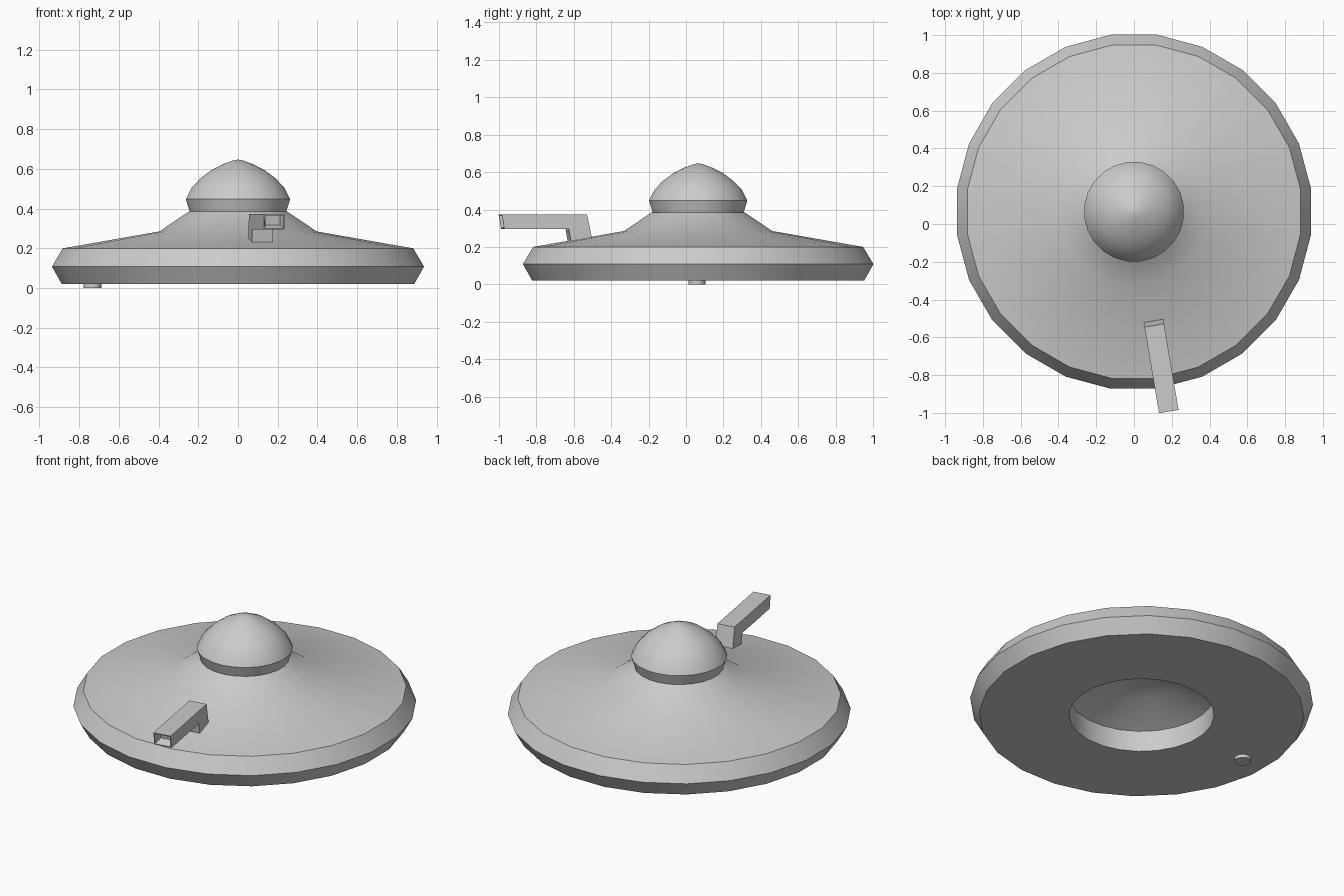
import bpy, bmesh
from math import sin, cos, pi, radians
from mathutils import Matrix

if "Cube" in bpy.data.objects:
    bpy.data.objects.remove(bpy.data.objects["Cube"])

CENTRE_Y = 0.065


def finish(name, bm, angle=30):
    bmesh.ops.recalc_face_normals(bm, faces=bm.faces)
    mesh = bpy.data.meshes.new(name)
    bm.to_mesh(mesh)
    bm.free()
    ob = bpy.data.objects.new(name, mesh)
    bpy.context.collection.objects.link(ob)
    bpy.ops.object.select_all(action='DESELECT')
    ob.select_set(True)
    bpy.context.view_layer.objects.active = ob
    bpy.ops.object.shade_smooth_by_angle(angle=radians(angle))
    return ob


def lathe(name, profile, sides=24, centre=(0, CENTRE_Y)):
    """Revolve (radius, z) points about a vertical axis; radius 0 makes a pole."""
    bm = bmesh.new()
    rings = []
    for r, z in profile:
        count = 1 if r == 0 else sides
        rings.append([bm.verts.new((centre[0] + r * cos(2 * pi * (i + 0.5) / sides),
                                    centre[1] + r * sin(2 * pi * (i + 0.5) / sides), z))
                      for i in range(count)])
    for a, b in zip(rings, rings[1:]):
        for i in range(sides):
            j = (i + 1) % sides
            quad = [a[i % len(a)], a[j % len(a)], b[j % len(b)], b[i % len(b)]]
            bm.faces.new(list(dict.fromkeys(quad)))
    return finish(name, bm)


# saucer hull with a round recess underneath
lathe("saucer_hull", [(0, 0.27), (0.2, 0.235), (0.40, 0.147), (0.40, 0.02),
                      (0.895, 0.02), (0.945, 0.108), (0.89, 0.2), (0.40, 0.285),
                      (0.25, 0.385), (0, 0.385)])

# cabin dome with a slightly pointed top
lathe("cabin_dome", [(0, 0.384), (0.245, 0.384), (0.265, 0.448), (0.235, 0.506),
                     (0.19, 0.553), (0.135, 0.594), (0.075, 0.624),
                     (0.03, 0.641), (0, 0.647)])

# small round foot under the hull
lathe("foot_peg", [(0, 0), (0.046, 0), (0.046, 0.03), (0, 0.03)], 16, (-0.733, 0.058))

# bent arm: side profile (distance back from the tip, z) extruded across its width
bm = bmesh.new()
side = [(-0.007, 0.372), (0.455, 0.372), (0.481, 0.246), (0.368, 0.226),
        (0.356, 0.295), (0.006, 0.295)]
width = 0.105
left = [bm.verts.new((-width / 2, u, z)) for u, z in side]
right = [bm.verts.new((width / 2, u, z)) for u, z in side]
bm.faces.new(left)
bm.faces.new(right[::-1])
for i in range(len(side)):
    j = (i + 1) % len(side)
    face = bm.faces.new((left[i], right[i], right[j], left[j]))
    if j == 0:
        tip = face
bmesh.ops.recalc_face_normals(bm, faces=bm.faces)

# tapered opening in the tip of the arm
bmesh.ops.inset_region(bm, faces=[tip], thickness=0.008)
bmesh.ops.inset_region(bm, faces=[tip], thickness=0.014, depth=-0.05)
bm.transform(Matrix.Translation((0.183, -0.986, 0)) @ Matrix.Rotation(radians(9.6), 4, 'Z'))
finish("bent_arm", bm, 20)
